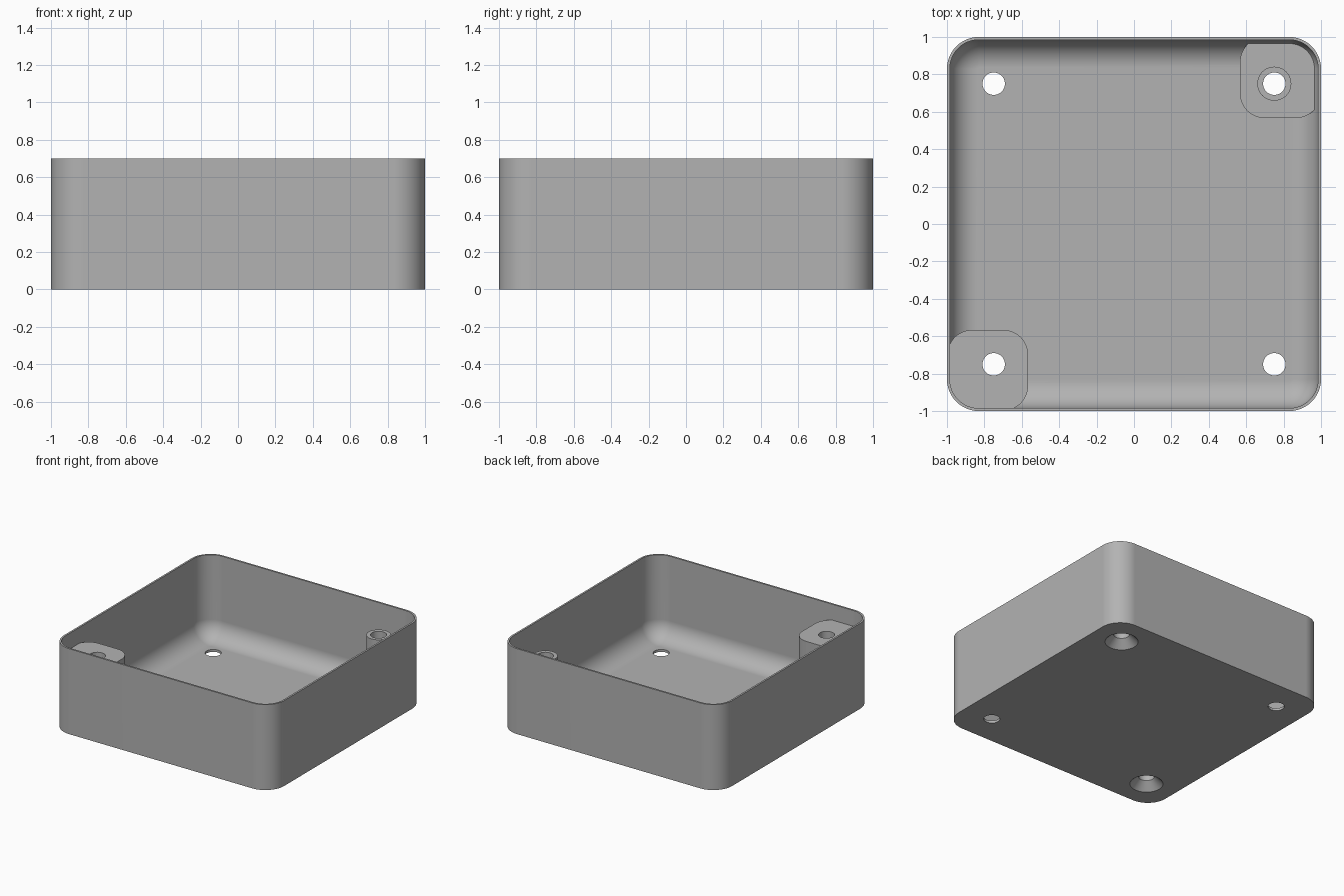
import bpy, bmesh, math

cube = bpy.data.objects.get("Cube")
if cube:
    bpy.data.objects.remove(cube, do_unlink=True)

HEIGHT, WALL, FLOOR = 0.7, 0.015, 0.02
CORNER, FILLET = 0.17, 0.15
POST_TOP, PAD_TOP = 0.57, 0.095
HOLE, SINK = 0.06, 0.123
SPOT = 0.75

grey = bpy.data.materials.new("plain grey")
grey.use_nodes = True
COLOUR = (0.45, 0.45, 0.45, 1)
grey.diffuse_color = COLOUR
grey.node_tree.nodes["Principled BSDF"].inputs["Base Color"].default_value = COLOUR


def rounded_square(half, radius, z, cx=0, cy=0, steps=12):
    """Corner arcs of a rounded square, counter-clockwise."""
    pts = []
    for q in range(4):
        mid = math.pi / 4 + q * math.pi / 2
        ox = math.copysign(half - radius, math.cos(mid))
        oy = math.copysign(half - radius, math.sin(mid))
        for i in range(steps + 1):
            a = q * math.pi / 2 + i * math.pi / 2 / steps
            pts.append((cx + ox + radius * math.cos(a), cy + oy + radius * math.sin(a), z))
    return pts


def circle(radius, z, cx, cy, steps=48):
    return [(cx + radius * math.cos(i * math.tau / steps),
             cy + radius * math.sin(i * math.tau / steps), z) for i in range(steps)]


def loft(name, rings):
    """Skin a stack of matching rings and cap both ends."""
    bm = bmesh.new()
    loops = [[bm.verts.new(p) for p in ring] for ring in rings]
    n = len(loops[0])
    for a, b in zip(loops, loops[1:]):
        for i in range(n):
            j = (i + 1) % n
            bm.faces.new((a[i], a[j], b[j], b[i]))
    bm.faces.new(loops[0][::-1])
    bm.faces.new(loops[-1])
    bmesh.ops.recalc_face_normals(bm, faces=bm.faces)
    mesh = bpy.data.meshes.new(name)
    bm.to_mesh(mesh)
    bm.free()
    mesh.materials.append(grey)
    obj = bpy.data.objects.new(name, mesh)
    bpy.context.collection.objects.link(obj)
    return obj


def activate(obj):
    bpy.ops.object.select_all(action='DESELECT')
    obj.select_set(True)
    bpy.context.view_layer.objects.active = obj


def boolean(obj, cutter, operation='DIFFERENCE'):
    activate(obj)
    mod = obj.modifiers.new("cut", 'BOOLEAN')
    mod.operation, mod.solver, mod.object = operation, 'EXACT', cutter
    bpy.ops.object.modifier_apply(modifier=mod.name)


def cavity_rings(grow=0.0):
    """Inside of the tray from the rim down through the floor fillet."""
    half, radius = 1 - WALL + grow, CORNER - WALL + grow
    rings = [rounded_square(half, radius, HEIGHT)]
    for i in range(13):
        a = i / 12 * math.pi / 2
        inset = FILLET * (1 - math.cos(a))
        rings.append(rounded_square(half - inset, radius - inset,
                                    FLOOR - grow + FILLET * (1 - math.sin(a))))
    return rings


# Tray: outer wall, thin rim and filleted cavity in one skin
tray = loft("tray", [rounded_square(1, CORNER, 0), rounded_square(1, CORNER, HEIGHT)]
            + cavity_rings())

# Corner pads, trimmed to the cavity and slightly sunk into the walls
cavity = loft("cavity_helper", cavity_rings(0.004))
pads = []
for name, side, top in (("tall_corner_post", -1, POST_TOP), ("low_corner_pad", 1, PAD_TOP)):
    c = side * 0.782
    pad = loft(name, [rounded_square(0.215, 0.13, z, c, c) for z in (0.002, top)])
    boolean(pad, cavity, 'INTERSECT')
    pads.append(pad)

# Slim screw tube on the low pad
tube = loft("screw_tube", [circle(0.091, z, SPOT, SPOT) for z in (PAD_TOP - 0.01, POST_TOP)])

# Through holes; the two post corners are countersunk underneath
helpers = [cavity]
for x, y in ((1, 1), (-1, -1), (1, -1), (-1, 1)):
    px, py = x * SPOT, y * SPOT
    rings = [circle(HOLE, z, px, py) for z in (-0.1, 1)]
    if x == y:
        rings = [circle(SINK + 0.01, -0.01, px, py), circle(HOLE, SINK - HOLE, px, py), rings[1]]
    drill = loft("drill_helper", rings)
    helpers.append(drill)
    targets = [tray]
    if x == y:
        targets += [pads[1], tube] if x > 0 else [pads[0]]
    for part in targets:
        boolean(part, drill)

for helper in helpers:
    bpy.data.objects.remove(helper, do_unlink=True)

# Smooth curves, crisp edges
for part in [tray, tube] + pads:
    activate(part)
    bpy.ops.object.shade_smooth_by_angle(angle=math.radians(30))
    mod = part.modifiers.new("flat faces", 'WEIGHTED_NORMAL')
    mod.keep_sharp = True
